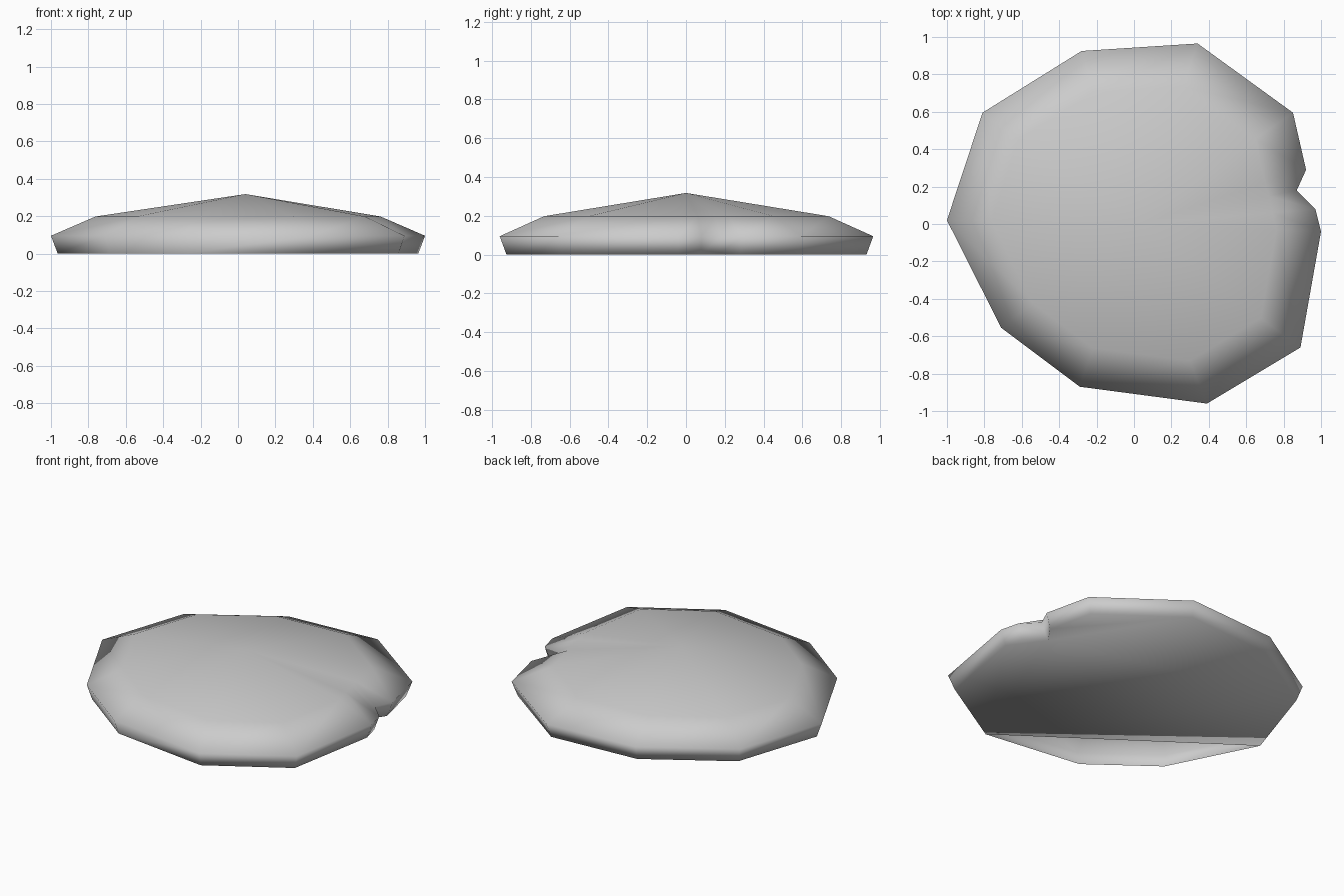
import bpy
import bmesh

cube = bpy.data.objects.get("Cube")
if cube:
    bpy.data.objects.remove(cube, do_unlink=True)

# One plain stone colour
stone = bpy.data.materials.new("stone_grey")
stone.use_nodes = True
grey = (0.6, 0.6, 0.6, 1)
stone.diffuse_color = grey
stone.node_tree.nodes["Principled BSDF"].inputs["Base Color"].default_value = grey

# Widest outline, counter-clockwise, with a small chip on the +x side
outline = [(0.34, 0.965), (-0.28, 0.925), (-0.81, 0.595), (-1, 0.02),
           (-0.71, -0.555), (-0.29, -0.87), (0.39, -0.96), (0.89, -0.66),
           (1, -0.04), (0.97, 0.08), (0.87, 0.18), (0.92, 0.29), (0.85, 0.595)]
CHIP = 10
count = len(outline)

bm = bmesh.new()


def ring(scale, z, chip_scale):
    """Scaled copy of the outline at one height."""
    verts = []
    for i, (x, y) in enumerate(outline):
        s = chip_scale if i == CHIP else scale
        verts.append(bm.verts.new((x * s, y * s, z)))
    return verts


base = ring(0.964, 0.0, 0.93)
rim = ring(1.0, 0.095, 1.0)
shoulder = ring(0.762, 0.198, 0.83)
apex = bm.verts.new((0.04, 0, 0.318))

# Side walls and sloping top
for i in range(count):
    j = (i + 1) % count
    for low, high in ((base, rim), (rim, shoulder)):
        bm.faces.new((low[i], low[j], high[j], high[i]))
    bm.faces.new((shoulder[i], shoulder[j], apex))

# Underside, left open along the front corner beyond one chord
bm.faces.new([v for i, v in enumerate(base) if i not in (4, 5)][::-1])

for face in bm.faces:
    face.smooth = True
mesh = bpy.data.meshes.new("flat_stone")
bm.to_mesh(mesh)
bm.free()
mesh.materials.append(stone)
bpy.context.collection.objects.link(bpy.data.objects.new("flat_stone", mesh))
